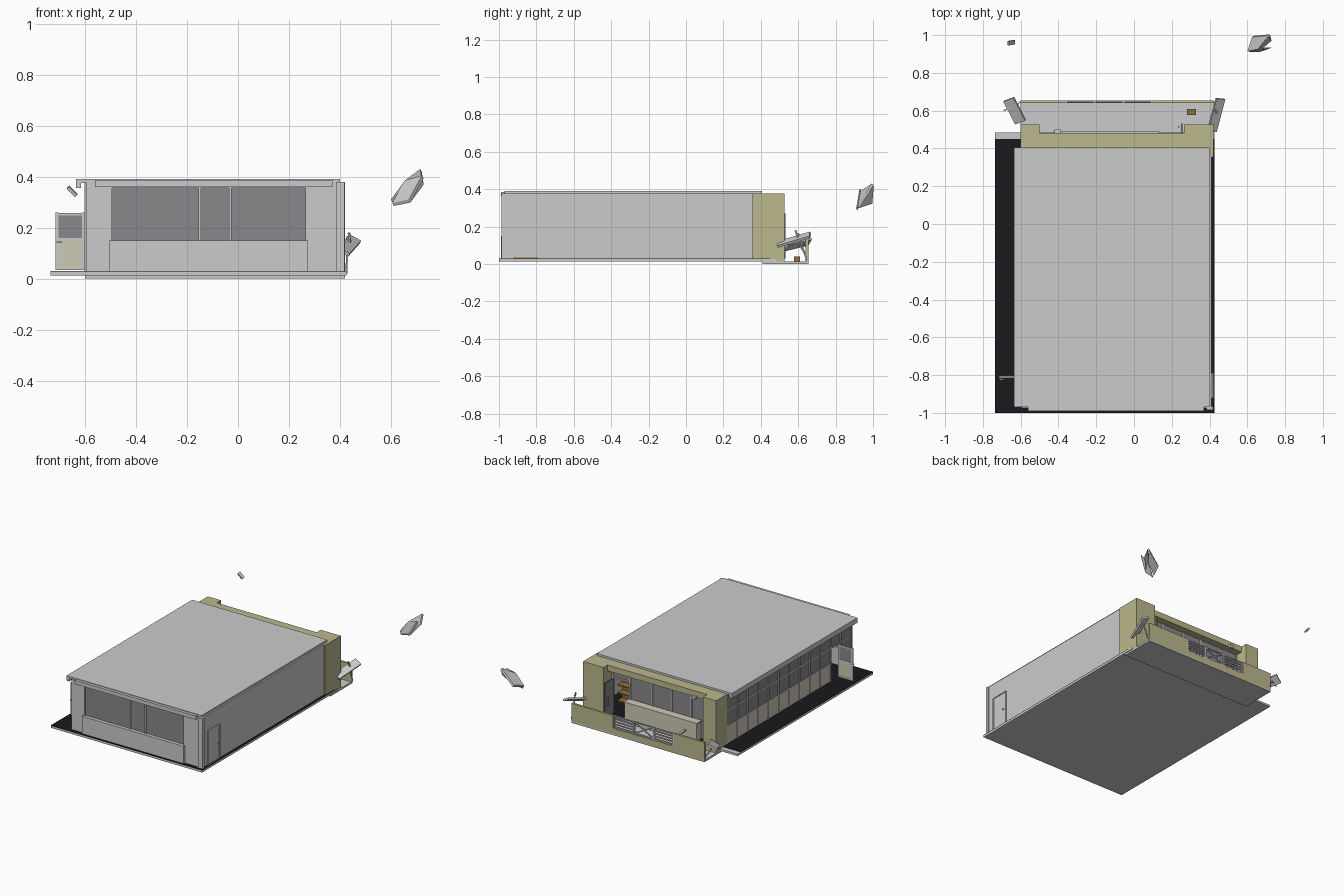
import bpy, bmesh
from math import radians
from mathutils import Vector, Matrix, Euler

if "Cube" in bpy.data.objects:
    bpy.data.objects.remove(bpy.data.objects["Cube"])


def mat(name, r, g, b):
    m = bpy.data.materials.new(name)
    m.diffuse_color = (r, g, b, 1)
    m.use_nodes = True
    m.node_tree.nodes["Principled BSDF"].inputs["Base Color"].default_value = m.diffuse_color
    return m


OLIVE = mat("olive_render", 0.50, 0.48, 0.27)
BLACK = mat("black_floor", 0.01, 0.01, 0.012)
GLASS = mat("dark_glass", 0.25, 0.25, 0.26)
CREAM = mat("cream_panel", 0.62, 0.59, 0.47)
BROWN = mat("brown_wood", 0.28, 0.16, 0.05)


def finish(name, bm, material=None):
    bmesh.ops.recalc_face_normals(bm, faces=bm.faces)
    me = bpy.data.meshes.new(name)
    bm.to_mesh(me)
    bm.free()
    ob = bpy.data.objects.new(name, me)
    bpy.context.collection.objects.link(ob)
    if material:
        me.materials.append(material)
    return ob


def box(name, x, y, z, material=None):
    """Axis-aligned box from three (min, max) ranges."""
    bm = bmesh.new()
    lo, hi = Vector((x[0], y[0], z[0])), Vector((x[1], y[1], z[1]))
    bmesh.ops.create_cube(bm, size=1, matrix=Matrix.LocRotScale((lo + hi) / 2, None, hi - lo))
    return finish(name, bm, material)


def tilted(name, loc, size, rot, material=None):
    """Box turned by euler degrees."""
    bm = bmesh.new()
    e = Euler([radians(a) for a in rot])
    bmesh.ops.create_cube(bm, size=1, matrix=Matrix.LocRotScale(Vector(loc), e, Vector(size)))
    return finish(name, bm, material)


def bar(name, a, b, t, material=None):
    """Square bar between two points."""
    a, b = Vector(a), Vector(b)
    d = b - a
    bm = bmesh.new()
    m = Matrix.LocRotScale((a + b) / 2, d.to_track_quat('Z', 'Y'), Vector((t, t, d.length)))
    bmesh.ops.create_cube(bm, size=1, matrix=m)
    return finish(name, bm, material)


def extruded(name, pts, offset):
    """Closed prism from a 3D outline and an offset."""
    bm = bmesh.new()
    f = bm.faces.new([bm.verts.new(p) for p in pts])
    r = bmesh.ops.extrude_face_region(bm, geom=[f], use_keep_orig=True)
    bmesh.ops.translate(bm, vec=offset, verts=[v for v in r["geom"] if isinstance(v, bmesh.types.BMVert)])
    return finish(name, bm)


# ground slabs
box("base_slab", (-.735, .425), (-1, .485), (.013, .027))
box("floor", (-.735, .425), (-1, .45), (.027, .03), BLACK)
box("patio_slab", (-.6, .42), (.41, .655), (0, .013))

# roof with fascia and front beam
box("roof", (-.635, .40), (-.97, .405), (.375, .39))
box("left_fascia", (-.635, -.615), (-.97, .405), (.355, .376))
box("front_beam", (-.56, .37), (-.99, -.96), (.36, .386))

# right wall, its door and corner post
box("right_wall", (.395, .41), (-.97, .36), (.03, .378))
box("side_door", (.40, .414), (-.91, -.80), (.035, .262))
for y in (-.92, -.797):
    box("side_door_jamb", (.40, .417), (y, y + .008), (.03, .27))
box("side_door_head", (.40, .417), (-.92, -.789), (.262, .27))
box("side_door_handle", (.41, .422), (-.818, -.81), (.14, .146))
box("side_door_threshold", (.40, .42), (-.92, -.79), (.03, .034), BROWN)
box("corner_post", (.385, .418), (-.986, -.965), (.03, .378))

# front wall, window and projecting sill wall
box("front_pier_left", (-.595, -.495), (-.975, -.955), (.03, .378))
box("front_pier_right", (.265, .395), (-.975, -.955), (.03, .378))
box("front_lintel", (-.495, .265), (-.975, -.955), (.355, .378))
box("front_sill_wall", (-.505, .275), (-.988, -.955), (.03, .15))
box("front_glass", (-.495, .265), (-.964, -.958), (.15, .355), GLASS)
for x in (-.15, -.03):
    box("front_mullion", (x - .005, x + .005), (-.972, -.956), (.15, .355))

# glazed left side: twelve bays, one left open for the door
N, Y0, Y1 = 12, .405, -.955
step = (Y1 - Y0) / N
DOOR_BAY = 10
for i in range(N + 1):
    y = Y0 + i * step
    box("side_mullion", (-.602, -.586), (y - .005, y + .005), (.03, .376))
for i in range(N):
    a, b = Y0 + (i + 1) * step, Y0 + i * step
    box("side_transom", (-.600, -.588), (a, b), (.256, .264))
    box("side_glass_top", (-.596, -.591), (a, b), (.264, .376), GLASS)
    if i != DOOR_BAY:
        box("side_glass", (-.596, -.591), (a, b), (.155, .256), GLASS)
        box("side_panel", (-.598, -.589), (a, b), (.03, .15), CREAM)
        box("side_rail", (-.600, -.588), (a, b), (.148, .156))

# open side door leaf
yd = -.81
for x in (-.715, -.612):
    box("door_stile", (x, x + .012), (yd - .005, yd + .005), (.034, .26))
for z in (.034, .15, .248):
    box("door_rail", (-.715, -.60), (yd - .005, yd + .005), (z, z + .01))
box("door_panel", (-.703, -.612), (yd - .003, yd + .003), (.04, .155), CREAM)
box("door_glass", (-.703, -.612), (yd - .002, yd + .002), (.155, .25), GLASS)
bar("door_handle", (-.712, yd - .012, .143), (-.69, yd - .012, .143), .006)

# olive portal at the back
box("portal_pier_left", (-.6, -.5), (.405, .527), (.013, .376), OLIVE)
box("portal_pier_right", (.265, .42), (.405, .527), (.013, .376), OLIVE)
box("portal_side_return", (.398, .42), (.355, .405), (.013, .376), OLIVE)
box("portal_lintel", (-.5, .265), (.405, .482), (.335, .376), OLIVE)

# shopfront inside the portal: glazing, low wall, open door
box("shop_glass", (-.5, .13), (.425, .431), (.03, .335), GLASS)
for x in (-.5, -.35, -.2, -.05, .12, .255):
    box("shop_mullion", (x, x + .01), (.42, .437), (.03, .335))
box("shop_door_head", (.13, .265), (.42, .437), (.27, .28))
box("shop_door_fanlight", (.13, .265), (.425, .431), (.28, .335), GLASS)
box("shop_low_wall", (-.42, .13), (.435, .485), (.013, .155), CREAM)
box("shop_low_wall_cap", (-.425, .135), (.433, .489), (.15, .158), CREAM)
box("shop_door_leaf", (.25, .257), (.43, .532), (.03, .27), GLASS)
bar("shop_door_pull", (.238, .515, .11), (.238, .515, .17), .008)
box("portal_lamp", (-.42, -.39), (.482, .50), (.325, .345))

# wooden shelf seen through the doorway
box("shelf_back", (.20, .33), (.22, .23), (.03, .20), BROWN)
for z in (.03, .085, .14, .19):
    box("shelf_board", (.20, .33), (.23, .28), (z, z + .008), BROWN)

# patio fence with barred centre
FY = (.64, .655)
box("fence_left", (-.6, -.365), FY, (0, .135), OLIVE)
box("fence_right", (.10, .42), FY, (0, .135), OLIVE)
box("fence_plinth", (-.365, .10), FY, (0, .048), OLIVE)
for x in (-.36, -.21, -.055, .095):
    box("rail_post", (x - .005, x + .005), (.641, .653), (.048, .135))
for a, b in ((-.365, -.21), (-.055, .10)):
    for k in range(5):
        z = .052 + k * .0185
        box("rail_bar", (a, b), (.644, .651), (z, z + .008))
for z in (.05, .128):
    box("gate_bar", (-.21, -.055), (.644, .651), (z, z + .007))
bar("gate_cross", (-.205, .647, .055), (-.06, .647, .13), .007)
bar("gate_cross", (-.205, .648, .13), (-.06, .648, .055), .007)

# wooden crate on the patio
box("crate", (.28, .328), (.578, .61), (.013, .04), BROWN)

# tilted panels on struts beside the patio
tilted("tilted_panel_right", (.435, .577, .13), (.052, .185, .014), (18, 28, -6))
bar("strut_right", (.43, .60, .165), (.425, .645, .02), .007)
bar("bracket_right", (.435, .585, .18), (.44, .60, .13), .008)
tilted("tilted_panel_left", (-.632, .60, .105), (.066, .14, .012), (14, -30, 20))
bar("strut_left", (-.69, .60, .10), (-.63, .63, .10), .007)
bar("bracket_left", (-.635, .61, .10), (-.605, .645, .04), .007)

# detached folded panels floating behind the building
off = Vector((.006, .006, -.012))
extruded("loose_fold_upper", [(.60, .915, .31), (.625, .99, .335), (.715, .998, .43), (.655, .925, .385)], off)
extruded("loose_fold_lower", [(.605, .91, .297), (.655, .925, .385), (.722, .93, .405), (.67, .912, .31)], off)
extruded("loose_fold_end", [(.655, .925, .385), (.715, .994, .43), (.722, .965, .38), (.67, .92, .31)], off)
tilted("loose_chip", (-.65, .96, .342), (.046, .022, .012), (20, 45, 10))
